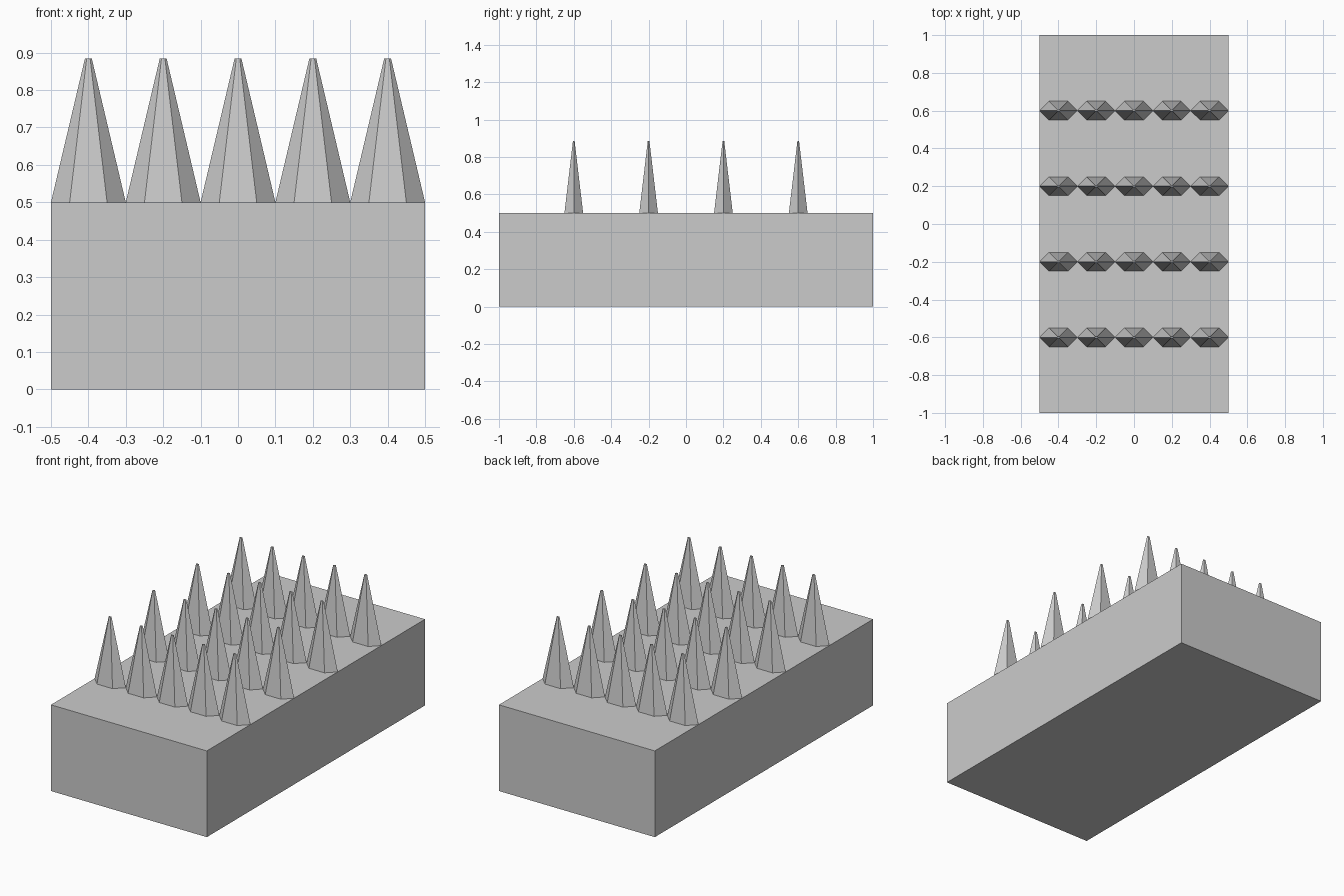
import bpy, bmesh
from math import cos, sin, pi

if "Cube" in bpy.data.objects:
    bpy.data.objects.remove(bpy.data.objects["Cube"])

BASE_TOP, TIP = 0.5, 0.885


def make_object(name, bm):
    bmesh.ops.recalc_face_normals(bm, faces=bm.faces)
    mesh = bpy.data.meshes.new(name)
    bm.to_mesh(mesh)
    bm.free()
    obj = bpy.data.objects.new(name, mesh)
    bpy.context.collection.objects.link(obj)
    return obj


def hexagon(bm, x, y, z, size):
    # Flattened six-sided ring with its points along x
    ring = []
    for i in range(6):
        a = i * pi / 3
        ring.append(bm.verts.new((x + 0.1 * size * cos(a),
                                  y + 0.05 * size * sin(a) / sin(pi / 3), z)))
    return ring


def add_spike(bm, x, y):
    low = hexagon(bm, x, y, BASE_TOP, 1.0)
    high = hexagon(bm, x, y, TIP, 0.09)
    bm.faces.new(low[::-1])
    bm.faces.new(high)
    for i in range(6):
        j = (i + 1) % 6
        bm.faces.new((low[i], low[j], high[j], high[i]))


# Solid base block
bm = bmesh.new()
bmesh.ops.create_cube(bm, size=1)
bmesh.ops.scale(bm, vec=(1, 2, BASE_TOP), verts=bm.verts)
bmesh.ops.translate(bm, vec=(0, 0, BASE_TOP / 2), verts=bm.verts)
make_object("base_block", bm)

# Four rows of five spikes
for row in range(4):
    bm = bmesh.new()
    for col in range(5):
        add_spike(bm, -0.4 + 0.2 * col, -0.6 + 0.4 * row)
    make_object(f"spike_row_{row + 1}", bm)
